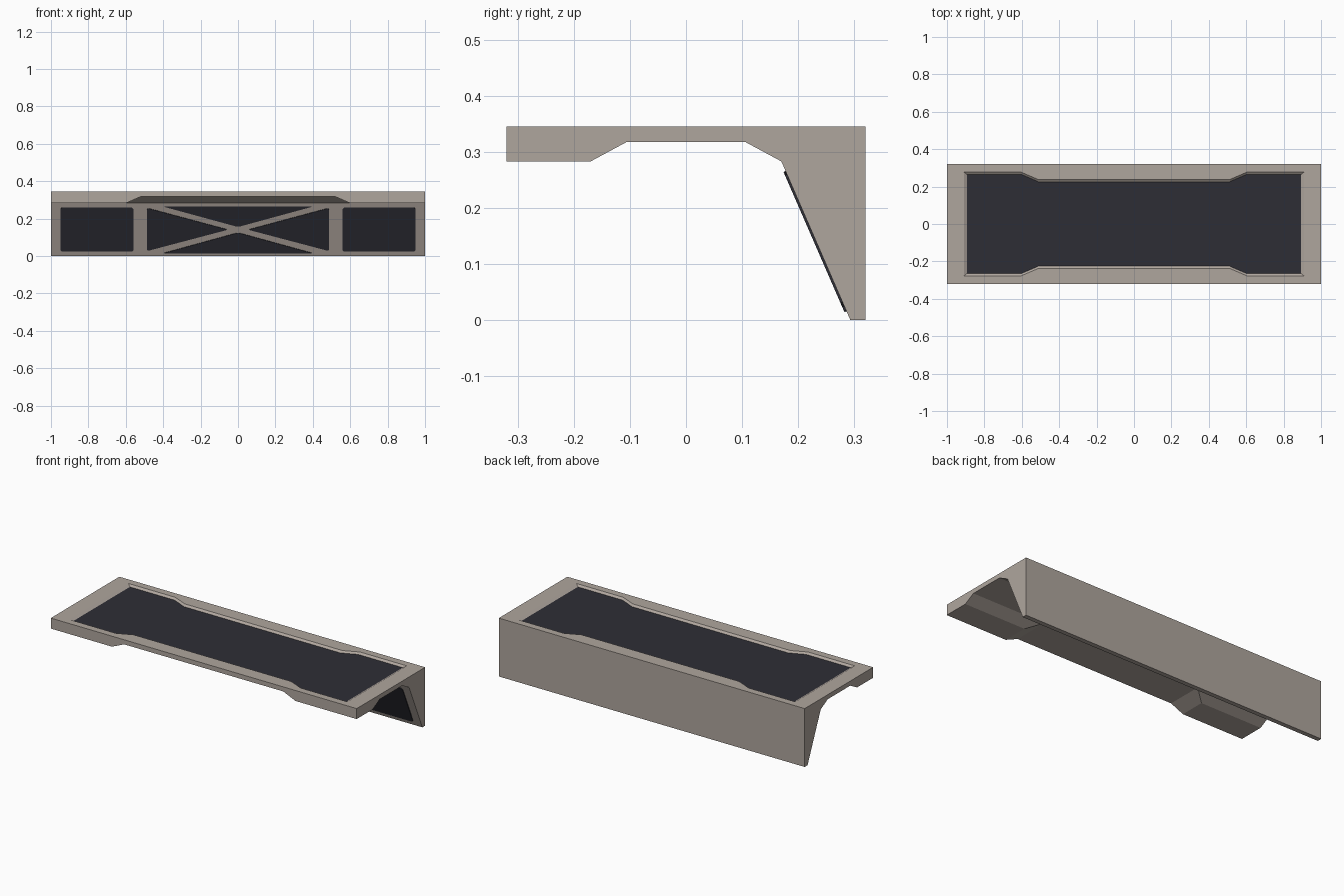
import bpy, bmesh
from mathutils import Vector

if "Cube" in bpy.data.objects:
    bpy.data.objects.remove(bpy.data.objects["Cube"])


def material(name, rgb):
    m = bpy.data.materials.new(name)
    m.diffuse_color = (*rgb, 1)
    m.use_nodes = True
    m.node_tree.nodes["Principled BSDF"].inputs["Base Color"].default_value = m.diffuse_color
    return m


BEIGE = material("warm beige", (0.43, 0.38, 0.34))
DARK = material("dark slate", (0.027, 0.027, 0.036))

HALF_X, HALF_Y, TOP, UNDER, FOOT = 1.0, 0.32, 0.345, 0.318, 0.283


def finish(bm, name, *mats):
    bmesh.ops.recalc_face_normals(bm, faces=bm.faces[:])
    me = bpy.data.meshes.new(name)
    bm.to_mesh(me)
    bm.free()
    for m in mats:
        me.materials.append(m)
    ob = bpy.data.objects.new(name, me)
    bpy.context.collection.objects.link(ob)
    return ob


def recess_outline(x, y, xa, xb, yn):
    """Rectangle that narrows along the middle, mirrored from one quarter."""
    q = [(x, y), (xa, y), (xb, yn)]
    upper = q + [(-a, b) for a, b in reversed(q)]
    return upper + [(-a, -b) for a, b in upper]


# Shelf body: side profile run along x, with the top left open for the recess
bm = bmesh.new()
profile = [(-HALF_Y, TOP), (-HALF_Y, UNDER), (0.105, UNDER), (0.17, FOOT),
           (0.293, 0), (HALF_Y, 0), (HALF_Y, TOP)]
left, right = [[bm.verts.new((x, y, z)) for y, z in profile] for x in (-HALF_X, HALF_X)]
bm.faces.new(left)
bm.faces.new(right[::-1])
for i in range(len(profile) - 1):
    bm.faces.new((left[i], right[i], right[i + 1], left[i + 1]))

# Recessed top: flat rim, sloping lip and dark floor
rim = [bm.verts.new((x, y, TOP)) for x, y in recess_outline(0.91, 0.278, 0.605, 0.515, 0.239)]
floor = [bm.verts.new((x, y, TOP - 0.01)) for x, y in recess_outline(0.892, 0.264, 0.6, 0.51, 0.225)]
n = len(rim)
for i in range(n):
    j = (i + 1) % n
    bm.faces.new((rim[i], rim[j], floor[j], floor[i]))
bm.faces.new(floor).material_index = 1
border = [e for e in bm.edges if e.is_boundary]
bmesh.ops.triangle_fill(bm, edges=border, use_beauty=True, normal=(0, 0, 1))
finish(bm, "shelf_body", BEIGE, DARK)

# Tapered blocks under the two front corners
for side, label in ((-1, "left"), (1, "right")):
    bm = bmesh.new()
    rings = []
    for x0, y1, z in ((0.6, -0.17, FOOT), (0.52, -0.105, UNDER)):
        rings.append([bm.verts.new((side * x, y, z)) for x, y in
                      ((x0, -HALF_Y), (HALF_X, -HALF_Y), (HALF_X, y1), (x0, y1))])
    low, high = rings
    bm.faces.new(low)
    bm.faces.new(high)
    for i in range(4):
        j = (i + 1) % 4
        bm.faces.new((low[i], low[j], high[j], high[i]))
    finish(bm, "front_block_" + label, BEIGE)


# Thin dark plates on the sloping front of the back wall
def slope_plate(name, points):
    bm = bmesh.new()
    out = Vector((0, -0.283, -0.123)).normalized()
    verts = [bm.verts.new(Vector((x, 0.17 + (FOOT - z) * 0.123 / 0.283, z)) - out * 0.001)
             for x, z in points]
    bm.faces.new(verts)
    bmesh.ops.bevel(bm, geom=verts, offset=0.008, segments=1, affect='VERTICES')
    ext = bmesh.ops.extrude_face_region(bm, geom=bm.faces[:], use_keep_orig=True)
    bmesh.ops.translate(bm, vec=out * 0.005,
                        verts=[g for g in ext["geom"] if isinstance(g, bmesh.types.BMVert)])
    finish(bm, name, DARK)


for s, label in ((-1, "left"), (1, "right")):
    slope_plate("end_plate_" + label,
                [(s * 0.56, 0.025), (s * 0.95, 0.025), (s * 0.95, 0.26), (s * 0.56, 0.26)])
    slope_plate("brace_plate_" + label,
                [(s * 0.487, 0.028), (s * 0.487, 0.258), (s * 0.055, 0.142)])
slope_plate("brace_plate_top", [(-0.4, 0.266), (0.4, 0.266), (0, 0.157)])
slope_plate("brace_plate_bottom", [(-0.4, 0.016), (0.4, 0.016), (0, 0.126)])
